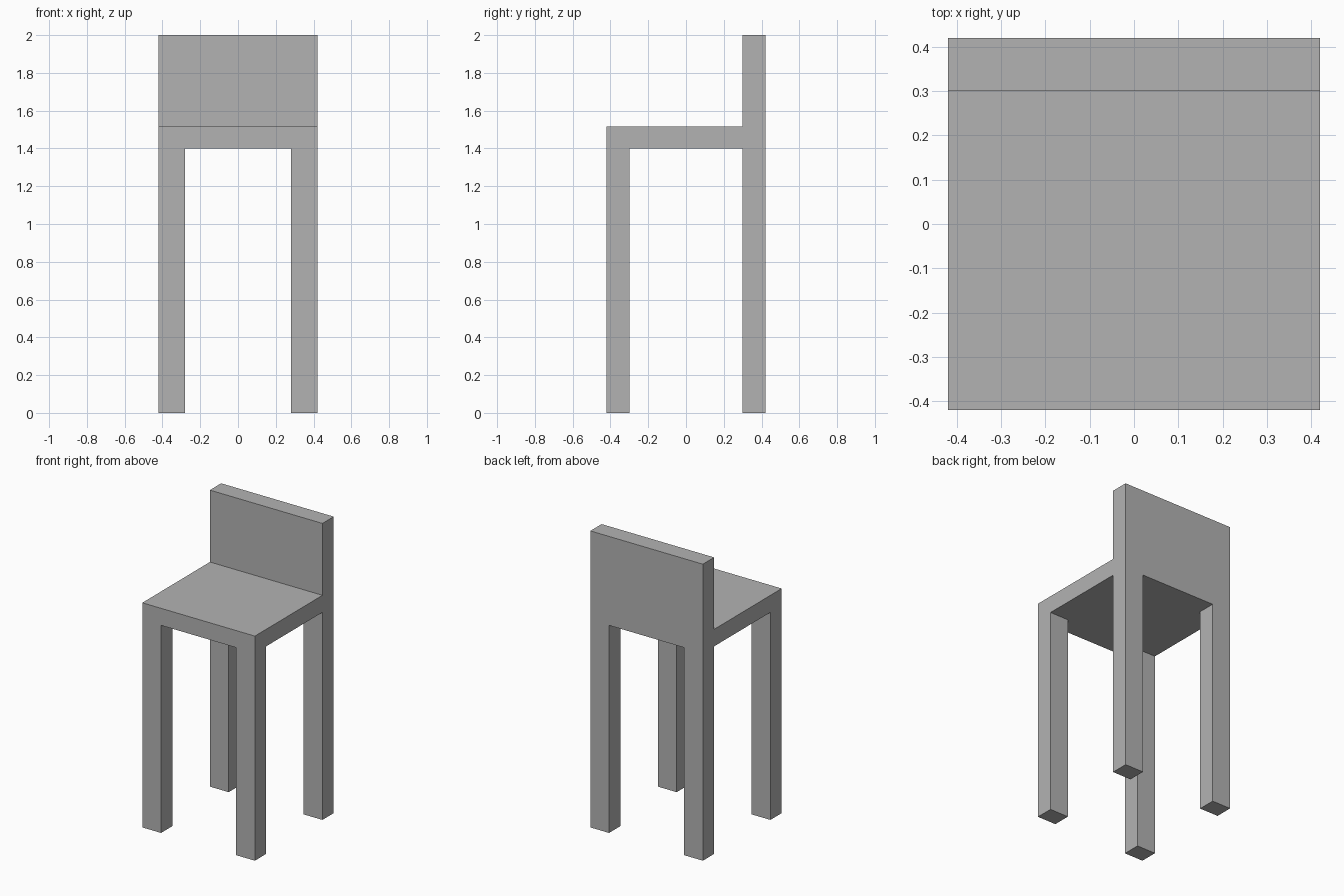
import bpy
import bmesh
import math

HALF = 0.42                    # half width and half depth
LEG_X, LEG_Y = 0.28, 0.30      # inner faces of the legs
SEAT_LOW, SEAT_HIGH, TOP = 1.40, 1.515, 2.0

cube = bpy.data.objects.get("Cube")
if cube:
    bpy.data.objects.remove(cube, do_unlink=True)

grey = bpy.data.materials.new("plain_grey")
grey.use_nodes = True
colour = (0.45, 0.45, 0.45, 1)
grey.diffuse_color = colour
grey.node_tree.nodes["Principled BSDF"].inputs["Base Color"].default_value = colour

bm = bmesh.new()


def pull(faces, z):
    """Extrude the faces as one region up or down to height z."""
    out = bmesh.ops.extrude_face_region(bm, geom=faces)["geom"]
    for v in out:
        if isinstance(v, bmesh.types.BMVert):
            v.co.z = z
    bmesh.ops.delete(bm, geom=faces, context="FACES")


# Seat slab, cut along the inner faces of the legs
bmesh.ops.create_cube(bm, size=1)
for v in bm.verts:
    v.co.x *= 2 * HALF
    v.co.y *= 2 * HALF
    v.co.z = SEAT_HIGH if v.co.z > 0 else SEAT_LOW
for side in (-1, 1):
    for point, normal in (((side * LEG_X, 0, 0), (1, 0, 0)),
                          ((0, side * LEG_Y, 0), (0, 1, 0))):
        bmesh.ops.bisect_plane(bm, geom=bm.verts[:] + bm.edges[:] + bm.faces[:],
                               plane_co=point, plane_no=normal)

# Four legs, pulled down from the corner faces
bm.normal_update()
corners = [f for f in bm.faces if f.normal.z < -0.9
           and abs(f.calc_center_median().x) > LEG_X
           and abs(f.calc_center_median().y) > LEG_Y]
for face in corners:
    pull([face], 0)

# Backrest, pulled up from the rear strip
bm.normal_update()
pull([f for f in bm.faces if f.normal.z > 0.9
      and f.calc_center_median().y > LEG_Y], TOP)

# Merge the coplanar faces into clean flat sides
bmesh.ops.dissolve_limit(bm, angle_limit=math.radians(1),
                         verts=bm.verts[:], edges=bm.edges[:])
bmesh.ops.recalc_face_normals(bm, faces=bm.faces[:])

mesh = bpy.data.meshes.new("chair")
bm.to_mesh(mesh)
bm.free()
mesh.materials.append(grey)
chair = bpy.data.objects.new("chair", mesh)
bpy.context.collection.objects.link(chair)
